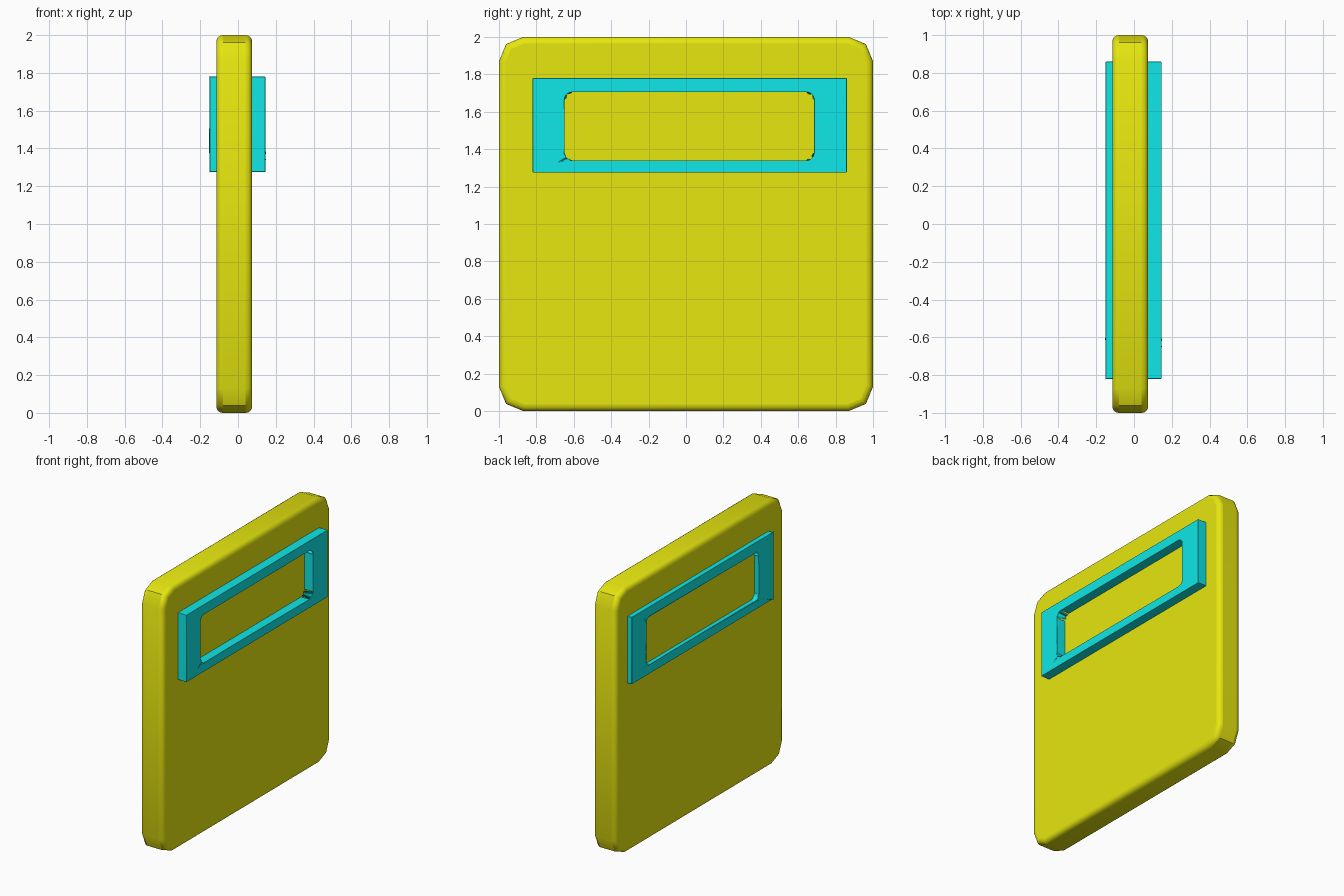
import bpy, bmesh, math

cube = bpy.data.objects.get("Cube")
if cube:
    bpy.data.objects.remove(cube, do_unlink=True)


def material(name, rgb):
    m = bpy.data.materials.new(name)
    m.use_nodes = True
    m.diffuse_color = (*rgb, 1)
    m.node_tree.nodes["Principled BSDF"].inputs["Base Color"].default_value = (*rgb, 1)
    return m


def finish(name, bm, mat, rim, limit):
    """Turn the bmesh into an object with softened rims and smooth shading."""
    bmesh.ops.recalc_face_normals(bm, faces=bm.faces)
    mesh = bpy.data.meshes.new(name)
    bm.to_mesh(mesh)
    bm.free()
    obj = bpy.data.objects.new(name, mesh)
    bpy.context.collection.objects.link(obj)
    mesh.materials.append(mat)
    bevel = obj.modifiers.new("soft_rim", "BEVEL")
    bevel.width = rim
    bevel.segments = 4
    bevel.limit_method = "ANGLE"
    bevel.angle_limit = math.radians(limit)
    bpy.ops.object.select_all(action="DESELECT")
    obj.select_set(True)
    bpy.context.view_layer.objects.active = obj
    bpy.ops.object.shade_smooth_by_angle(angle=math.radians(40))
    return obj


def rect_loop(bm, x, y0, y1, z0, z1):
    return [bm.verts.new((x, y, z)) for y, z in ((y0, z0), (y1, z0), (y1, z1), (y0, z1))]


def bridge(bm, a, b):
    for i in range(4):
        j = (i + 1) % 4
        bm.faces.new((a[i], a[j], b[j], b[i]))


def round_corners(bm, a, b, radius, segments):
    """Round the edges joining two matching loops."""
    edges = [bm.edges.get((p, q)) for p, q in zip(a, b)]
    bmesh.ops.bevel(bm, geom=edges, offset=radius, segments=segments,
                    profile=0.5, affect="EDGES")


yellow = material("yellow", (0.8, 0.8, 0.005))
cyan = material("cyan", (0.005, 0.8, 0.8))

# Flat square panel with faceted corners
bm = bmesh.new()
back = rect_loop(bm, -0.115, -1, 1, 0, 2)
front = rect_loop(bm, 0.075, -1, 1, 0, 2)
bridge(bm, back, front)
bm.faces.new(back)
bm.faces.new(front)
round_corners(bm, back, front, 0.13, 2)
finish("panel", bm, yellow, 0.035, 50)

# Window frame passing through the panel, open in the middle
bm = bmesh.new()
outer = [rect_loop(bm, x, -0.82, 0.86, 1.275, 1.78) for x in (-0.15, 0.145)]
inner = [rect_loop(bm, x, -0.65, 0.685, 1.34, 1.705) for x in (-0.15, 0.145)]
bridge(bm, *outer)
bridge(bm, *inner)
for o, i in zip(outer, inner):
    bridge(bm, o, i)
round_corners(bm, *inner, 0.04, 3)
finish("window_frame", bm, cyan, 0.022, 40)
